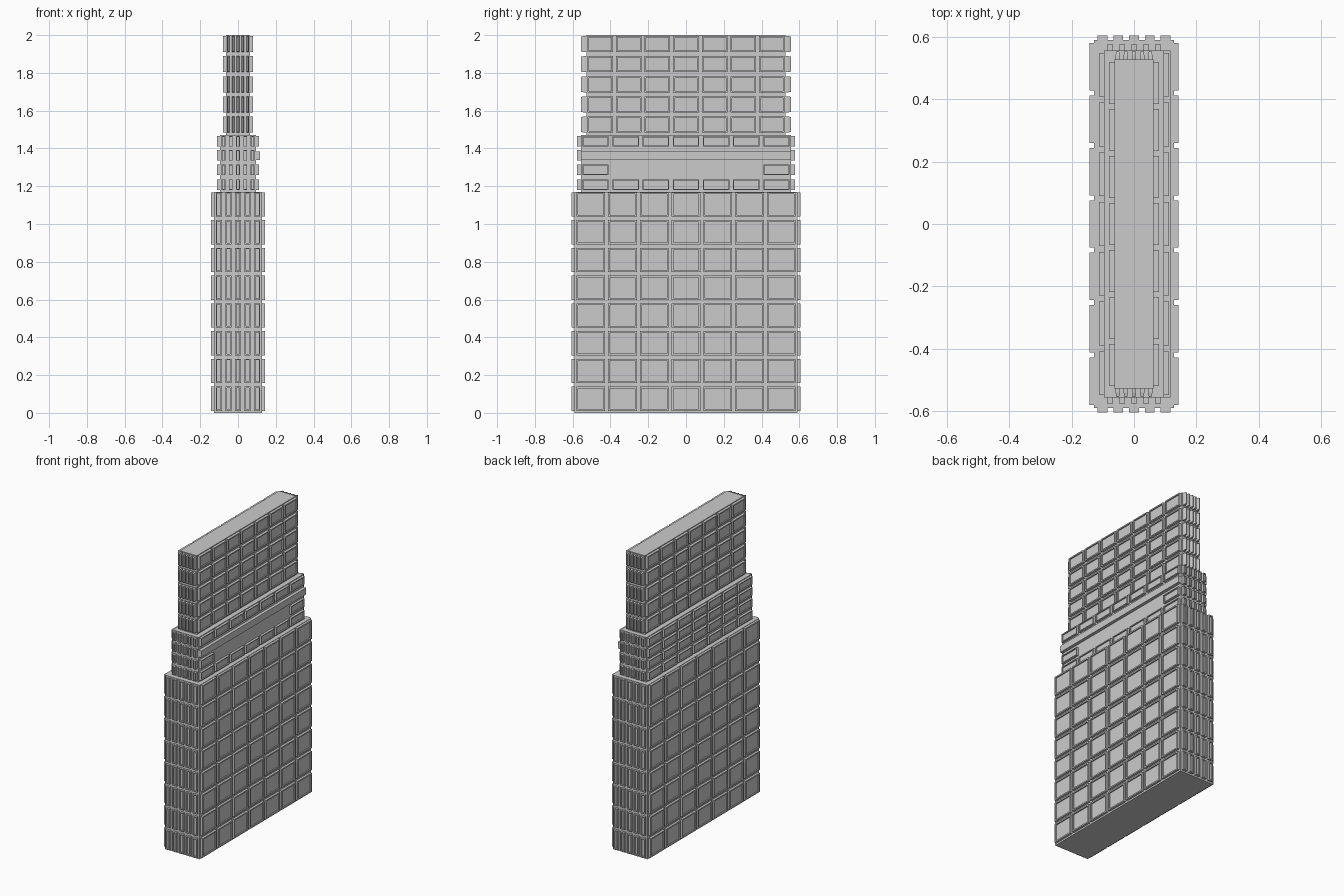
import bpy, bmesh
from mathutils import Vector

if "Cube" in bpy.data.objects:
    bpy.data.objects.remove(bpy.data.objects["Cube"])


def finish(bm, name):
    bmesh.ops.recalc_face_normals(bm, faces=bm.faces)
    me = bpy.data.meshes.new(name)
    bm.to_mesh(me)
    bm.free()
    ob = bpy.data.objects.new(name, me)
    bpy.context.collection.objects.link(ob)
    return ob


def box(name, lo, hi):
    bm = bmesh.new()
    geo = bmesh.ops.create_cube(bm, size=1)
    lo, hi = Vector(lo), Vector(hi)
    for v in geo["verts"]:
        v.co = (lo + hi) / 2 + v.co * (hi - lo)
    return finish(bm, name)


def panel(bm, axis, sign, base, out, u, w, z, h, rim, taper):
    """Raised window block with a shallow recessed pane, facing sign*axis."""
    def co(a, b, d, s=0.0):
        uu, zz, dd = u + a * (w / 2 - s), z + b * (h / 2 - s), sign * d
        return (dd, uu, zz) if axis == "x" else (uu, dd, zz)
    corners = [(-1, -1), (1, -1), (1, 1), (-1, 1)]
    steps = [(base, 0)]
    if taper:
        steps.append(((base + out) / 2, 0))
    steps += [(out, taper), (out, taper + rim), (out - 0.008, taper + rim)]
    rings = [[bm.verts.new(co(a, b, d, s)) for a, b in corners] for d, s in steps]
    for r, q in zip(rings, rings[1:]):
        for i in range(4):
            j = (i + 1) % 4
            bm.faces.new((r[i], r[j], q[j], q[i]))
    bm.faces.new(rings[-1])


def panel_grid(name, axis, sign, base, out, n, pitch, w, rows, h, rim,
               taper=0.0, skip=lambda r, c: False):
    bm = bmesh.new()
    for r, z in enumerate(rows):
        for c in range(n):
            if not skip(r, c):
                panel(bm, axis, sign, base, out, (c - (n - 1) / 2) * pitch,
                      w, z, h, rim, taper)
    return finish(bm, name)


# Three stacked slabs
box("lower_tier", (-.128, -.59, 0), (.128, .59, 1.17))
box("middle_tier", (-.096, -.557, 1.17), (.096, .557, 1.47))
box("upper_tier", (-.063, -.527, 1.47), (.063, .527, 2))

# Window row heights for each tier
low = [.075 + .1469 * i for i in range(8)]
mid = [1.208, 1.287, 1.363, 1.437]
top = [1.527 + .1063 * i for i in range(5)]

# Opening in the middle tier, spanned by the beam
def beam_gap(r, c):
    return r == 2 or (r == 1 and 0 < c < 6)

for s, side in ((1, "right"), (-1, "left")):
    panel_grid(f"lower_windows_{side}", "x", s, .128, .143, 7, .168, .152, low, .128, .009)
    panel_grid(f"middle_windows_{side}", "x", s, .096, .112, 7, .1597, .14, mid, .056, .006,
               skip=beam_gap if s > 0 else lambda r, c: False)
    panel_grid(f"upper_windows_{side}", "x", s, .063, .08, 7, .151, .135, top, .085, .008)

for s, side in ((1, "back"), (-1, "front")):
    panel_grid(f"lower_windows_{side}", "y", s, .59, .605, 5, .0505, .032, low, .128, .007)
    panel_grid(f"middle_windows_{side}", "y", s, .557, .576, 5, .0385, .02, mid, .056, .004)
    panel_grid(f"upper_windows_{side}", "y", s, .527, .555, 5, .026, .014, top, .085, .002,
               taper=.003)

# Long beam across the right side of the middle tier
box("side_beam", (.07, -.557, 1.34), (.117, .557, 1.385))
